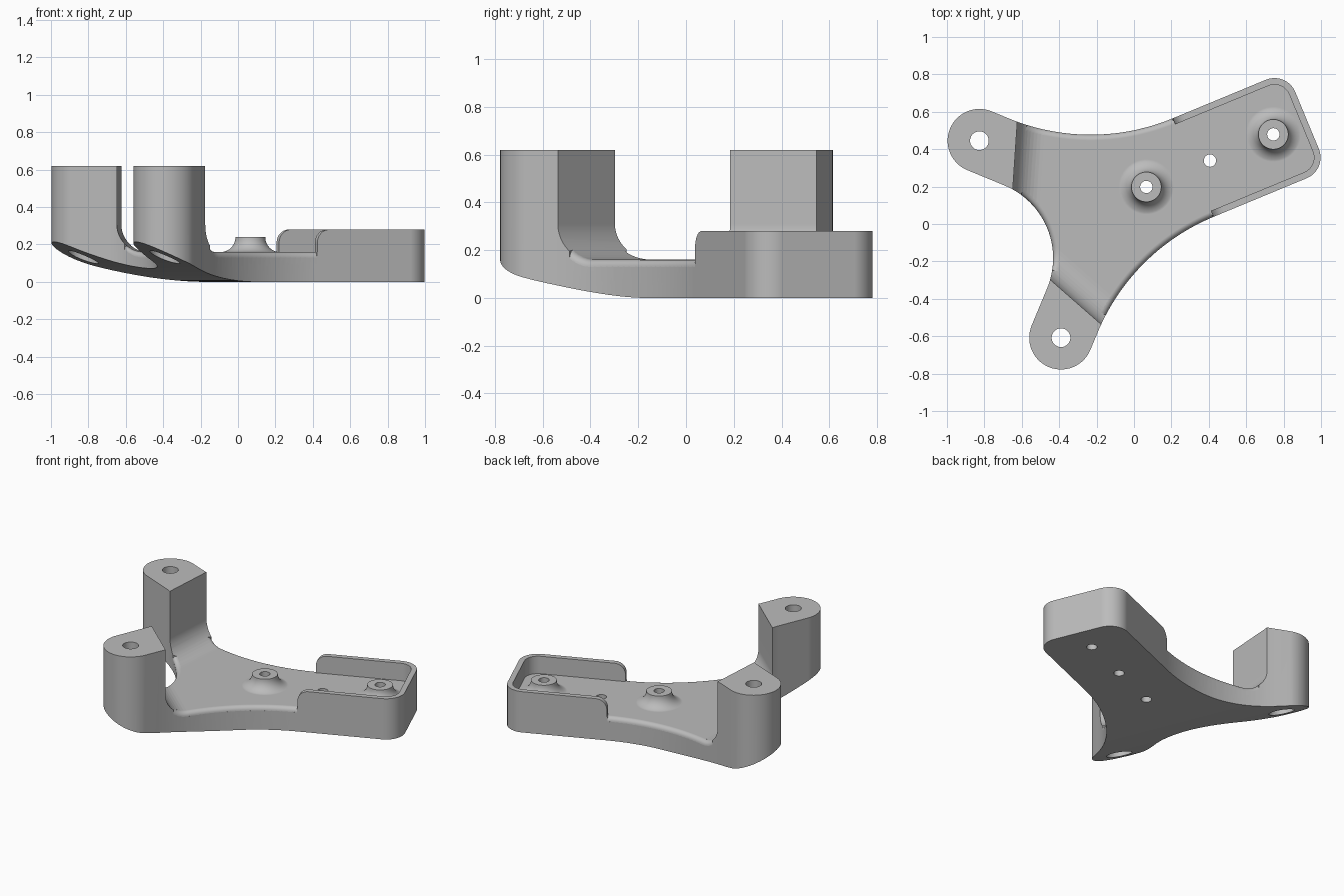
import bpy, bmesh
from math import sin, cos, radians, sqrt
from mathutils import Matrix

if "Cube" in bpy.data.objects:
    bpy.data.objects.remove(bpy.data.objects["Cube"], do_unlink=True)

# Main sizes, in a frame whose x axis runs along the plate
FLOOR, WALL, TOP = 0.16, 0.28, 0.62
HALF, STEP = 0.285, 0.27            # half width of the tray, where its walls begin
POST_X, POST_Y, POST_R = -0.73, 0.57, 0.17
SIDE_R, BACK_R, BACK_X = 1.145, 0.42, -0.994
FACE_X, FACE_Y, FILLET, ROUND = -0.57, 0.453, 0.15, 0.03
NX, NY = 0.896, 0.443               # direction of the inner post faces


def arc(cx, cy, r, a0, a1, n):
    angles = [radians(a0 + (a1 - a0) * i / n) for i in range(n + 1)]
    return [(cx + r * cos(a), cy + r * sin(a)) for a in angles]


def loft(name, rings):
    """Closed solid through a row of matching rings."""
    bm = bmesh.new()
    loops = [[bm.verts.new(p) for p in ring] for ring in rings]
    n = len(loops[0])
    for a, b in zip(loops, loops[1:]):
        for i in range(n):
            j = (i + 1) % n
            bm.faces.new((a[i], a[j], b[j], b[i]))
    bm.faces.new(loops[0][::-1])
    bm.faces.new(loops[-1])
    bmesh.ops.recalc_face_normals(bm, faces=bm.faces)
    mesh = bpy.data.meshes.new(name)
    bm.to_mesh(mesh)
    bm.free()
    obj = bpy.data.objects.new(name, mesh)
    bpy.context.collection.objects.link(obj)
    return obj


def upright(name, pts, z0, z1):
    return loft(name, [[(x, y, z) for x, y in pts] for z in (z0, z1)])


def crosswise(name, pts):
    return loft(name, [[(x, y, z) for x, z in pts] for y in (-1.5, 1.5)])


def turned(name, cx, cy, profile, n=40):
    return loft(name, [[(x, y, z) for x, y in arc(cx, cy, r, 0, 360, n)[:-1]]
                       for r, z in profile])


def combine(obj, tool, operation="DIFFERENCE"):
    """Apply a boolean and discard the tool."""
    tool.hide_render = True
    mod = obj.modifiers.new("combine", "BOOLEAN")
    mod.operation, mod.object, mod.solver = operation, tool, "EXACT"
    bpy.context.view_layer.update()
    graph = bpy.context.evaluated_depsgraph_get()
    mesh = bpy.data.meshes.new_from_object(obj.evaluated_get(graph))
    obj.modifiers.clear()
    obj.data = mesh
    bpy.data.objects.remove(tool, do_unlink=True)


def face_distance(x, y):
    return min((x - FACE_X) * NX - (s * y - FACE_Y) * NY for s in (1, -1))


def floor_height(x, y):
    n = min(max(face_distance(x, y), 0), FILLET)
    return FLOOR + FILLET - sqrt(FILLET ** 2 - (FILLET - n) ** 2)


# Body: the full outline, as tall as the posts
outline = (arc(0.81, -0.165, 0.12, -90, 0, 10) + arc(0.81, 0.165, 0.12, 0, 90, 10)
           + arc(STEP, HALF + SIDE_R, SIDE_R, -90, -135, 28)
           + arc(POST_X, POST_Y, POST_R, 45, 225, 28)
           + arc(BACK_X, 0, BACK_R, 45, -45, 28)
           + arc(POST_X, -POST_Y, POST_R, 135, 315, 28)
           + arc(STEP, -HALF - SIDE_R, SIDE_R, 135, 90, 28))
body = upright("bracket_body", outline, 0, TOP)

# Underside sweeping up beneath the posts
under = [(-0.1 - i * 0.04, 1.6 - sqrt(1.6 ** 2 - (i * 0.04) ** 2)) for i in range(28)]
combine(body, crosswise("under_cutter", under + [(under[-1][0], -0.3), (-0.1, -0.3)]))

# Open space over the floor and inside the tray, leaving the two posts
tray = arc(0.81, -0.165, 0.085, -90, 0, 10) + arc(0.81, 0.165, 0.085, 0, 90, 10)
space = upright("space_cutter", [(-2, -2), (STEP, -2), (STEP, -0.25)] + tray
                + [(STEP, 0.25), (STEP, 2), (-2, 2)], FLOOR, 0.8)
profile = ([(-0.8, 0.05), (FILLET, 0.05)]
           + arc(FILLET, FLOOR + FILLET, FILLET, 270, 180, 12) + [(0, 0.9), (-0.8, 0.9)])
for s in (1, -1):
    keeper = loft("post_keeper", [[(FACE_X + NX * n + NY * t, s * (FACE_Y - NY * n + NX * t), z)
                                   for n, z in profile] for t in (-0.6, 0.6)])
    combine(space, keeper)
combine(body, space)

# Tray wall tops with rounded ends
wall_top = ([(0.1, WALL - 0.07)] + arc(STEP + 0.07, WALL - 0.07, 0.07, 180, 90, 8)
            + [(1.5, WALL), (1.5, 1), (0.1, 1)])
combine(body, crosswise("wall_cutter", wall_top))

# Rounded floor edges along the three hollow sides
section = [(ROUND * (1 - sin(radians(a))), -ROUND * (1 - cos(radians(a))))
           for a in range(0, 91, 15)]
section += [(-0.02, -ROUND), (-0.02, 0.1), (ROUND, 0.1)]
for cx, cy, r, a0, a1 in ((STEP, HALF + SIDE_R, SIDE_R, -90.15, -135),
                          (STEP, -HALF - SIDE_R, SIDE_R, 90.15, 135),
                          (BACK_X, 0, BACK_R, 45, -45)):
    rings = []
    for i in range(61):
        a = radians(a0 + (a1 - a0) * i / 60)
        if face_distance(cx + r * cos(a), cy + r * sin(a)) < 0.04:
            continue
        ring = []
        for d, dz in section:
            x, y = cx + (r + d) * cos(a), cy + (r + d) * sin(a)
            ring.append((x, y, floor_height(x, y) + dz))
        rings.append(ring)
    combine(body, loft("edge_cutter", rings))

# Two flared bosses and three small holes on the centre line
for x in (0, 0.735):
    flare = [(0.16, 0.12)] + arc(0.16, 0.239, 0.08, 270, 180, 10)
    flare = [(r if r < 1 else 0.16, z) for r, z in flare]
    combine(body, turned("boss", x, 0, flare), "UNION")
for x in (0, 0.368, 0.735):
    combine(body, turned("small_hole", x, 0, [(0.033, -0.2), (0.033, 0.5)], 28))

# Stepped screw holes down the posts
for s in (1, -1):
    combine(body, turned("post_hole", POST_X, s * POST_Y,
                         [(0.08, -0.2), (0.08, 0.3), (0.05, 0.3), (0.05, 0.8)], 36))

# Place, colour and shade
body.data.transform(Matrix.Translation((0.066, 0.198, 0)) @ Matrix.Rotation(radians(22.5), 4, "Z"))
grey = bpy.data.materials.new("plain_grey")
grey.use_nodes = True
colour = (0.5, 0.5, 0.5, 1)
grey.diffuse_color = colour
grey.node_tree.nodes["Principled BSDF"].inputs["Base Color"].default_value = colour
body.data.materials.clear()
body.data.materials.append(grey)
for face in body.data.polygons:
    face.material_index = 0
bpy.ops.object.select_all(action="DESELECT")
body.select_set(True)
bpy.context.view_layer.objects.active = body
bpy.ops.object.shade_smooth_by_angle(angle=radians(28))
weighted = body.modifiers.new("even_shading", "WEIGHTED_NORMAL")
weighted.keep_sharp = True
